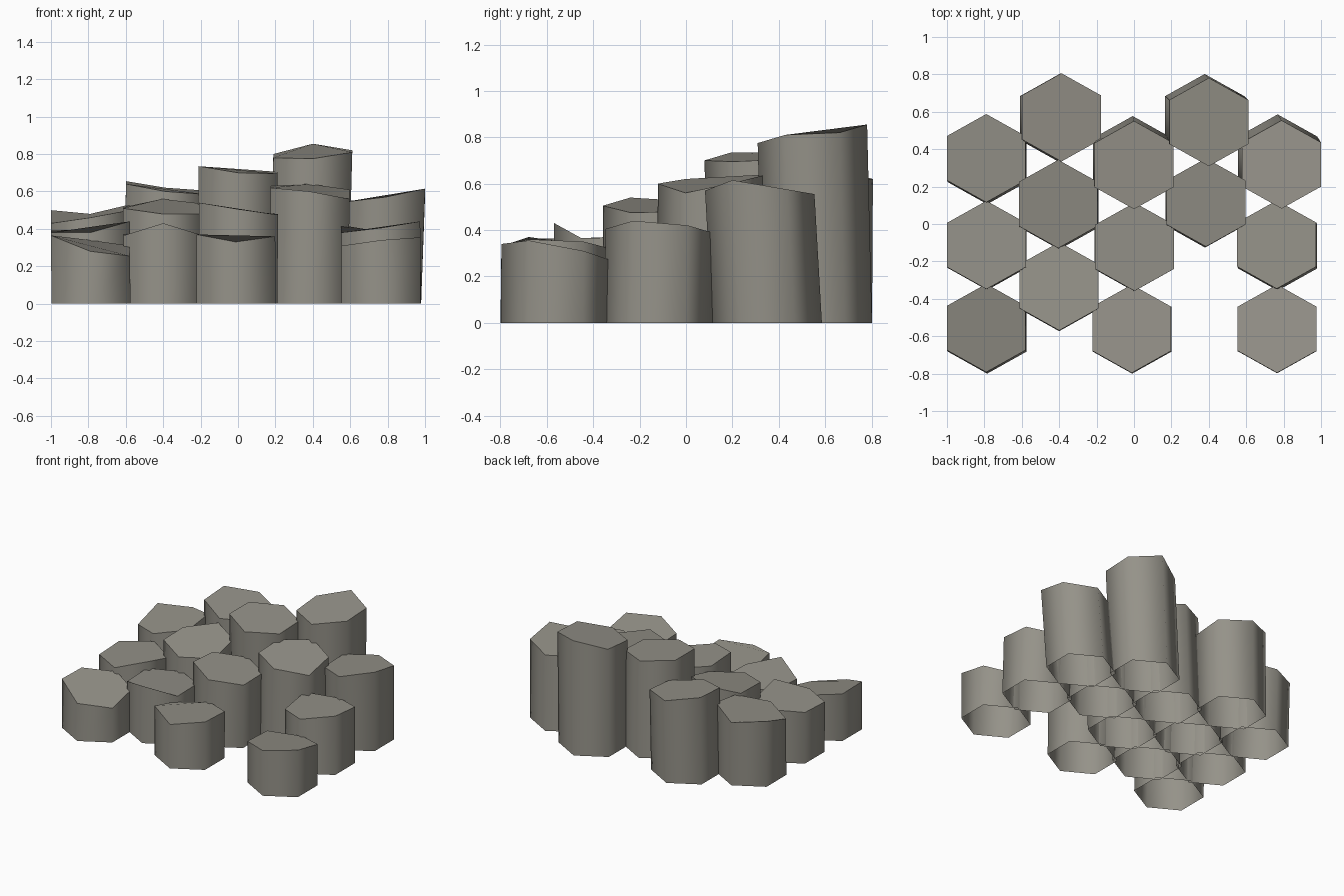
import bpy, bmesh, math

if "Cube" in bpy.data.objects:
    bpy.data.objects.remove(bpy.data.objects["Cube"])

# Single stone colour
stone = bpy.data.materials.new("grey_stone")
stone.diffuse_color = (0.30, 0.288, 0.25, 1)
stone.use_nodes = True
stone.node_tree.nodes["Principled BSDF"].inputs["Base Color"].default_value = stone.diffuse_color

HALF_W, HALF_D = 0.211, 0.236
# Hexagon corners: front, front right, back right, back, back left, front left
CORNERS = [(0, -1), (1, -0.5), (1, 0.5), (0, 1), (-1, 0.5), (-1, -0.5)]


def column(name, base, top, heights):
    """Hollow-bottomed, slightly leaning hexagonal column with an uneven cap."""
    bm = bmesh.new()
    low = [bm.verts.new((base[0] + cx * HALF_W, base[1] + cy * HALF_D, 0))
           for cx, cy in CORNERS]
    high = [bm.verts.new((top[0] + cx * HALF_W, top[1] + cy * HALF_D, h))
            for (cx, cy), h in zip(CORNERS, heights)]
    for i in range(6):
        j = (i + 1) % 6
        bm.faces.new((low[i], low[j], high[j], high[i]))
    bm.faces.new(high)
    mesh = bpy.data.meshes.new(name)
    bm.to_mesh(mesh)
    bm.free()
    mesh.materials.append(stone)
    obj = bpy.data.objects.new(name, mesh)
    bpy.context.collection.objects.link(obj)
    # Rounded sides, crisp cap rim
    bpy.ops.object.select_all(action='DESELECT')
    obj.select_set(True)
    bpy.context.view_layer.objects.active = obj
    bpy.ops.object.shade_smooth_by_angle(angle=math.radians(66))


# Front row
column("front_left_column", (-0.785, -0.564), (-0.79, -0.556),
       (.28, .255, .31, .34, .36, .365))
column("front_middle_column", (-0.01, -0.564), (-0.012, -0.56),
       (.33, .36, .35, .32, .31, .37))
column("front_right_column", (0.765, -0.562), (0.765, -0.56),
       (.34, .355, .31, .27, .30, .31))
# Second row
column("second_row_column", (-0.40, -0.337), (-0.40, -0.333),
       (.43, .365, .37, .36, .375, .365))
# Third row
column("third_left_column", (-0.785, -0.117), (-0.789, -0.112),
       (.38, .44, .38, .40, .39, .38))
column("third_middle_column", (0.0, -0.124), (0.003, -0.122),
       (.505, .475, .48, .495, .525, .54))
column("third_right_column", (0.768, -0.12), (0.763, -0.11),
       (.405, .44, .42, .385, .42, .38))
# Fourth row
column("fourth_left_column", (-0.40, 0.10), (-0.405, 0.107),
       (.48, .48, .535, .56, .515, .51))
column("fourth_right_column", (0.38, 0.11), (0.385, 0.115),
       (.60, .56, .61, .64, .63, .62))
# Fifth row
column("fifth_left_column", (-0.785, 0.342), (-0.79, 0.352),
       (.46, .50, .53, .48, .50, .43))
column("fifth_middle_column", (-0.007, 0.341), (0.0, 0.315),
       (.70, .695, .705, .72, .735, .735))
column("fifth_right_column", (0.768, 0.35), (0.789, 0.318),
       (.57, .615, .575, .555, .55, .545))
# Back row
column("back_left_column", (-0.398, 0.566), (-0.388, 0.57),
       (.60, .585, .605, .62, .655, .64))
column("back_right_column", (0.378, 0.566), (0.40, 0.545),
       (.775, .81, .82, .855, .80, .78))
